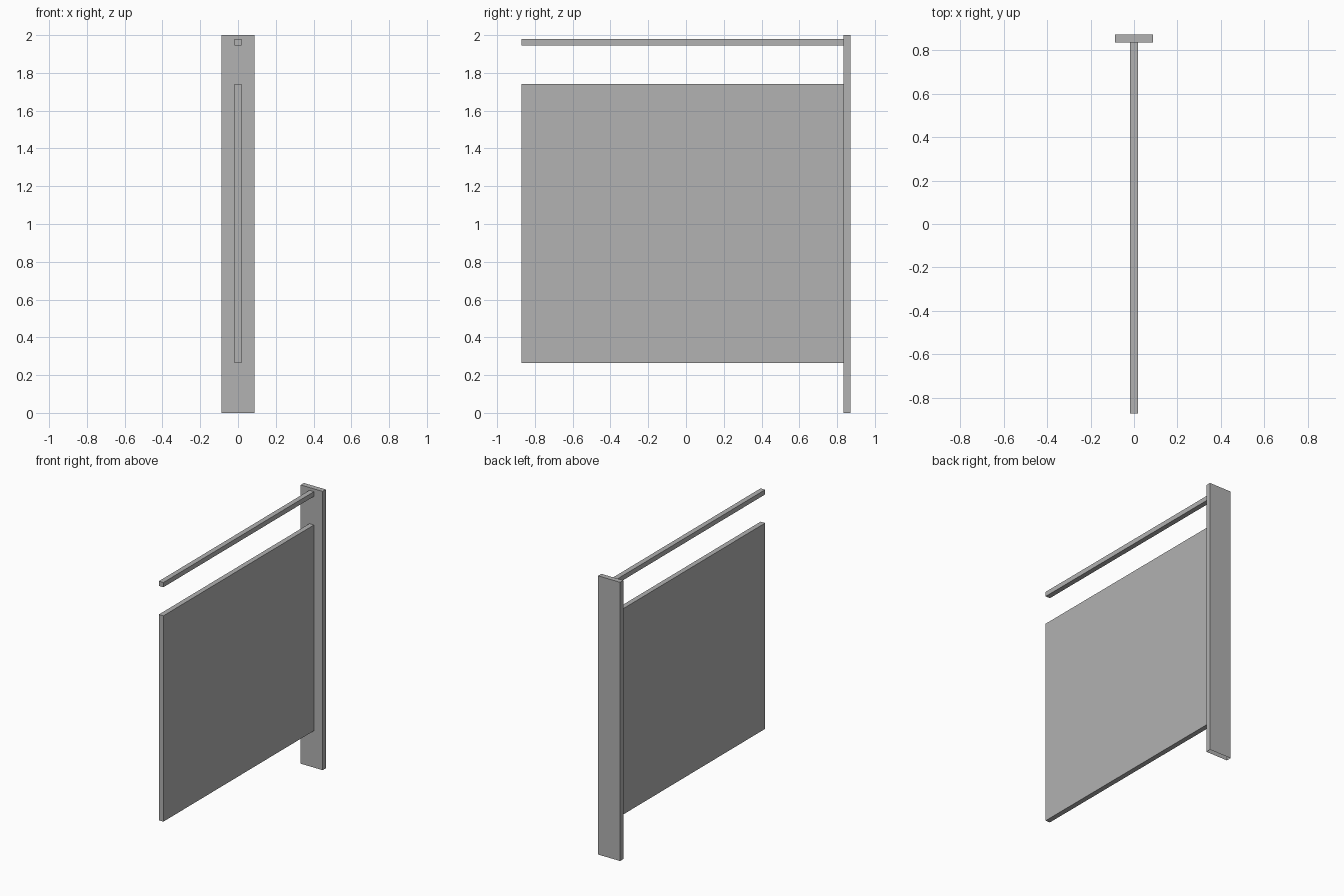
import bpy
import bmesh

old = bpy.data.objects.get("Cube")
if old:
    bpy.data.objects.remove(old, do_unlink=True)

# One plain grey for every part
grey = bpy.data.materials.new("plain_grey")
grey.use_nodes = True
colour = (0.445, 0.445, 0.445, 1)
grey.diffuse_color = colour
grey.node_tree.nodes["Principled BSDF"].inputs["Base Color"].default_value = colour


def box(name, half_width, y_range, z_range, open_bottom=False):
    """Flat-sided box centred on x = 0, optionally without its underside."""
    bm = bmesh.new()
    bmesh.ops.create_cube(bm, size=1)
    for v in bm.verts:
        v.co = (half_width if v.co.x > 0 else -half_width,
                y_range[v.co.y > 0],
                z_range[v.co.z > 0])
    bm.normal_update()
    if open_bottom:
        under = [f for f in bm.faces if f.normal.z < -0.5]
        bmesh.ops.delete(bm, geom=under, context='FACES_ONLY')
    mesh = bpy.data.meshes.new(name)
    bm.to_mesh(mesh)
    bm.free()
    mesh.materials.append(grey)
    obj = bpy.data.objects.new(name, mesh)
    bpy.context.collection.objects.link(obj)
    return obj


FRONT, JOINT, BACK = -0.872, 0.835, 0.872

# Upright post at the back, hollow underneath
box("wall_post", 0.087, (JOINT, BACK), (0, 2), open_bottom=True)
# Large divider panel meeting the post
box("divider_panel", 0.018, (FRONT, JOINT), (0.264, 1.741))
# Slim rail above the panel
box("top_rail", 0.018, (FRONT, JOINT), (1.946, 1.98))
